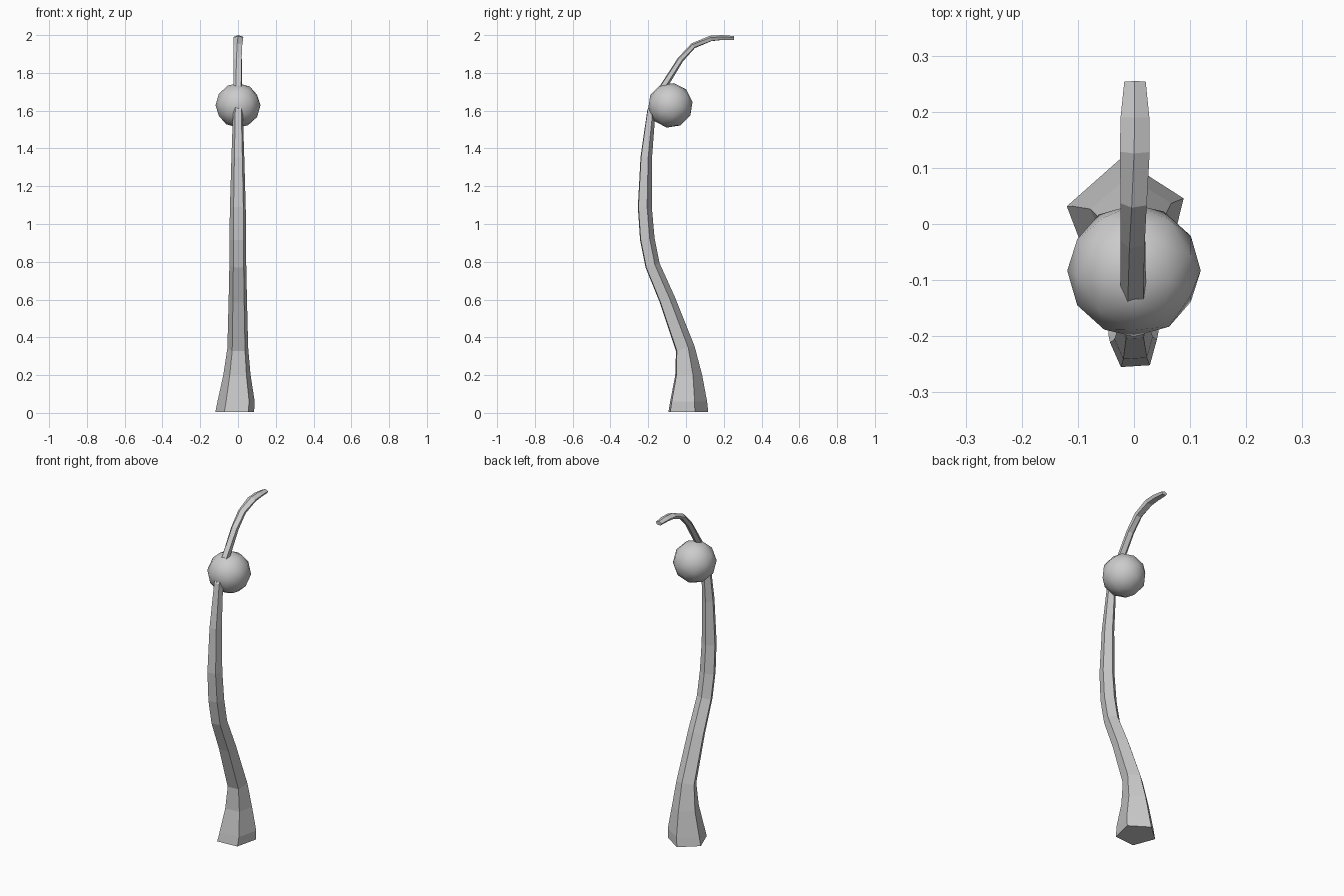
import bpy, bmesh
from math import cos, sin, radians
from mathutils import Vector, Matrix

if "Cube" in bpy.data.objects:
    bpy.data.objects.remove(bpy.data.objects["Cube"])

# Stem stations: x, y, z, half-width, half-depth, twist in degrees
stations = [
    (-.015, .004, .006, .108, .114, 0),
    (-.008, .006, .06, .104, .106, 0),
    (-.004, .008, .20, .076, .077, 0),
    (0, -.008, .34, .058, .055, 0),
    (0, -.103, .60, .051, .046, 0),
    (0, -.180, .78, .047, .042, 0),
    (0, -.208, .92, .047, .042, 0),
    (0, -.221, 1.09, .044, .040, 0),
    (0, -.213, 1.35, .036, .033, 0),
    (0, -.185, 1.60, .027, .024, 0),
    (0, -.118, 1.73, .024, .020, 5),
    (0, -.030, 1.87, .024, .017, 12),
    (.001, .038, 1.943, .025, .016, 20),
    (.002, .130, 1.981, .028, .016, 28),
    (.002, .190, 1.986, .027, .014, 30),
    (.002, .254, 1.983, .020, .012, 30),
]


def finish(bm, name, smooth):
    bmesh.ops.recalc_face_normals(bm, faces=bm.faces[:])
    for f in bm.faces:
        f.smooth = smooth
    me = bpy.data.meshes.new(name)
    bm.to_mesh(me)
    bm.free()
    ob = bpy.data.objects.new(name, me)
    bpy.context.collection.objects.link(ob)
    return ob


# Five-sided stem swept along the curve
bm = bmesh.new()
pts = [Vector(s[:3]) for s in stations]
rings = []
for i, (x, y, z, rx, rn, tw) in enumerate(stations):
    t = pts[min(i + 1, len(pts) - 1)] - pts[max(i - 1, 0)]
    if i < 2:
        t = Vector((0, 0, 1))
    t.x = 0
    t.normalize()
    n = Vector((0, t.z, -t.y))
    ring = []
    for k in range(5):
        a = radians(94 + 72 * k + tw)
        ring.append(bm.verts.new(pts[i] + Vector((rx * cos(a), 0, 0)) + n * rn * sin(a)))
    rings.append(ring)
for a, b in zip(rings, rings[1:]):
    for k in range(5):
        j = (k + 1) % 5
        bm.faces.new((a[k], a[j], b[j], b[k]))
bm.faces.new(rings[0][::-1])
bm.faces.new(rings[-1])
finish(bm, "curved_stem", False)

# Ball threaded on the stem
bm = bmesh.new()
m = Matrix.Translation((0, -.083, 1.628)) @ Matrix.Rotation(radians(90), 4, 'Y') @ Matrix.Rotation(radians(9), 4, 'Z')
bmesh.ops.create_icosphere(bm, subdivisions=2, radius=.119, matrix=m)
finish(bm, "ball", True)
